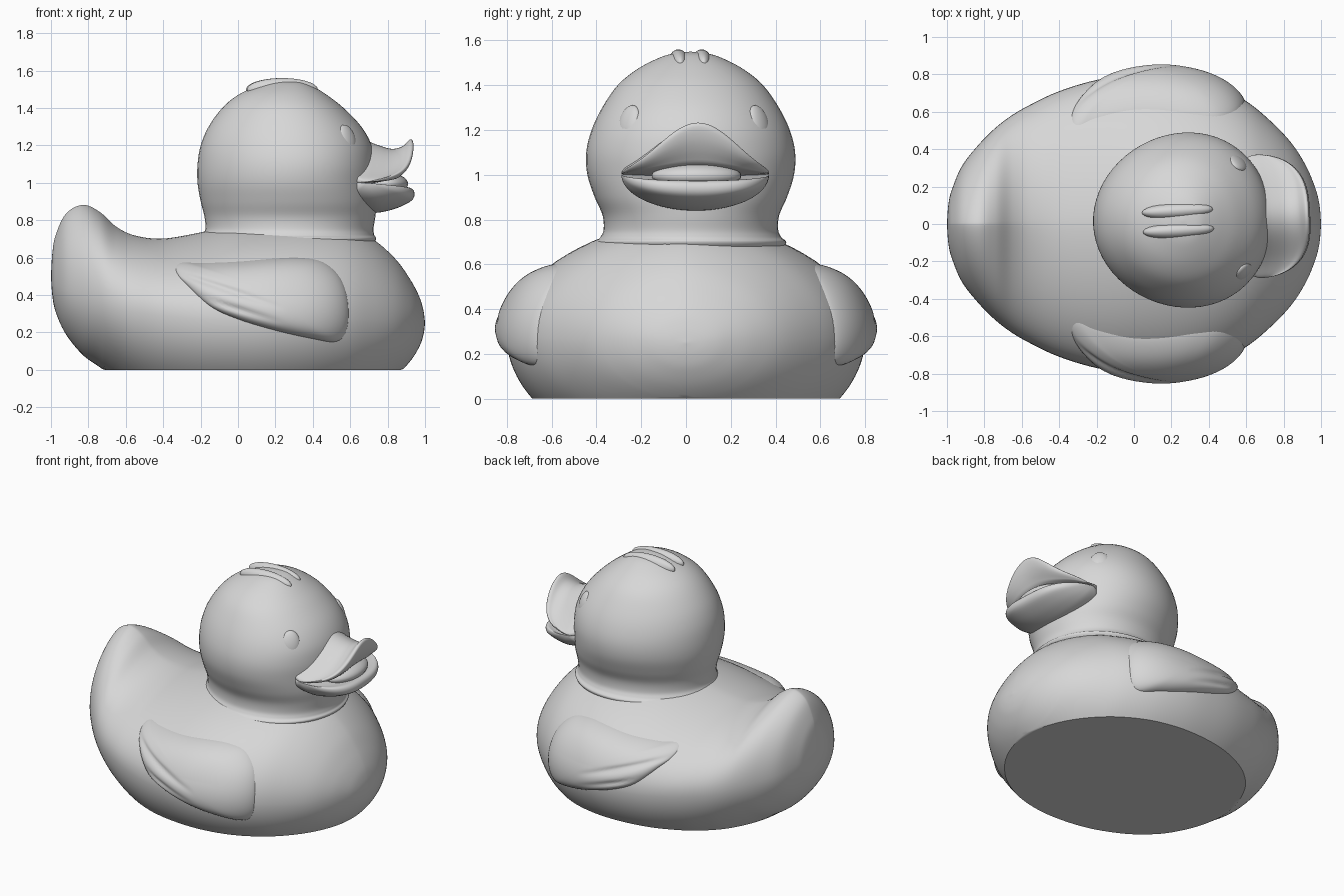
import bpy, bmesh, math
from mathutils import Matrix, Vector

if "Cube" in bpy.data.objects:
    bpy.data.objects.remove(bpy.data.objects["Cube"])

grey = bpy.data.materials.new("plain_grey")
grey.diffuse_color = (0.68, 0.68, 0.68, 1)
grey.use_nodes = True
grey.node_tree.nodes["Principled BSDF"].inputs["Base Color"].default_value = grey.diffuse_color


def finish(name, bm, angle=50):
    bmesh.ops.remove_doubles(bm, verts=bm.verts, dist=0.0004)
    bmesh.ops.recalc_face_normals(bm, faces=bm.faces)
    mesh = bpy.data.meshes.new(name)
    bm.to_mesh(mesh)
    bm.free()
    ob = bpy.data.objects.new(name, mesh)
    bpy.context.collection.objects.link(ob)
    mesh.materials.append(grey)
    bpy.ops.object.select_all(action='DESELECT')
    ob.select_set(True)
    bpy.context.view_layer.objects.active = ob
    bpy.ops.object.shade_smooth_by_angle(angle=math.radians(angle))
    return ob


def curve(rows, steps, closed=False):
    """Smooth curve through rows of any width."""
    n, out = len(rows), []
    pick = (lambda i: rows[i % n]) if closed else (lambda i: rows[min(max(i, 0), n - 1)])
    for i in range(n if closed else n - 1):
        for k in range(steps):
            t = k / steps
            out.append([0.5 * (2 * b + (c - a) * t + (2 * a - 5 * b + 4 * c - d) * t * t
                               + (3 * b - a - 3 * c + d) * t ** 3)
                        for a, b, c, d in zip(pick(i - 1), pick(i), pick(i + 1), pick(i + 2))])
    if not closed:
        out.append(list(rows[-1]))
    return out


def loft(name, rings, matrix=Matrix(), angle=50):
    bm = bmesh.new()
    vs = [[bm.verts.new(matrix @ Vector(p)) for p in r] for r in rings]
    m = len(rings[0])
    for a, b in zip(vs, vs[1:]):
        for i in range(m):
            bm.faces.new((a[i], a[(i + 1) % m], b[(i + 1) % m], b[i]))
    return finish(name, bm, angle)


def ellipsoid(name, matrix, size):
    bm = bmesh.new()
    bmesh.ops.create_uvsphere(bm, u_segments=32, v_segments=20, radius=1,
                              matrix=matrix @ Matrix.Diagonal((*size, 1)))
    return finish(name, bm)


# Body stations: x, top height, low height (cut off at the ground), widest height, half width
BODY = curve([
    (-1, .5, .5, .5, 0), (-.993, .62, .40, .48, .10), (-.975, .72, .31, .46, .18),
    (-.92, .835, .19, .43, .31), (-.83, .882, .08, .40, .425), (-.74, .845, .015, .375, .515),
    (-.65, .765, -.05, .35, .583), (-.55, .718, -.12, .33, .64), (-.4, .702, -.19, .31, .71),
    (-.2, .735, -.24, .29, .77), (0, .78, -.26, .28, .797), (.2, .80, -.26, .28, .797),
    (.4, .80, -.24, .28, .755), (.58, .77, -.19, .275, .67), (.72, .70, -.125, .27, .56),
    (.84, .595, -.035, .265, .435), (.92, .485, .045, .265, .31), (.97, .39, .125, .26, .19),
    (.992, .315, .19, .255, .10), (1, .25, .25, .25, 0)], 6)
SHOULDER = 1.2

rings = []
for x, top, low, zm, w in BODY:
    depth = zm - low
    end = math.asin(min(1, zm / depth)) if low < 0 else math.pi / 2
    power = SHOULDER + .3 * min(max((-.45 - x) / .35, 0), 1)
    half = []
    for k in range(21):
        a = math.pi / 2 * (1 - k / 20)
        half.append((max(math.cos(a), 0) ** power * w, zm + (top - zm) * math.sin(a)))
    for k in range(1, 17):
        a = end * k / 16
        half.append((math.cos(a) * w, max(zm - depth * math.sin(a), 0)))
    base, z0 = half[-1]
    half += [(base * (1 - k / 4), z0) for k in range(1, 5)]
    rings.append([(x, y, z) for y, z in half] + [(x, -y, z) for y, z in half[-2:0:-1]])
loft("body", rings, angle=40)


def body_y(x, z):
    """Half width of the body surface at a given point of its side."""
    for p, q in zip(BODY, BODY[1:]):
        if p[0] <= x <= q[0]:
            t = (x - p[0]) / (q[0] - p[0])
            _, top, low, zm, w = [a + (b - a) * t for a, b in zip(p, q)]
            h = top - zm if z > zm else zm - low
            c = math.sqrt(max(0, 1 - ((z - zm) / h) ** 2))
            return w * (c ** SHOULDER if z > zm else c)
    return 0


# Wings: puffed outline laid on the body side, with two shallow feather grooves
outline = curve([(-.335, .55), (-.3, .575), (-.2, .572), (0, .58), (.2, .597), (.34, .6),
                 (.46, .575), (.55, .49), (.59, .36), (.585, .22), (.53, .15), (.4, .165),
                 (.2, .21), (0, .27), (-.15, .34), (-.28, .46), (-.325, .51)], 6, True)


def wing_point(x, z, s, side):
    x, z = .18 + (x - .18) * s, .41 + (z - .41) * s
    puff = .066 * max(0, 1 - s ** 6) ** .6 - .01
    fade = min(max((.25 - x) / .25, 0), 1) * min(1, (1 - s) * 5)
    for start, slope in ((.41, -.33), (.325, -.30)):
        puff -= .014 * fade * math.exp(-((z - start - slope * x) / .018) ** 2)
    # the upper edge puffs upward as well as outward
    lift = puff * .5 * min(max((z - .4) / .2, 0), 1)
    return (x, side * (body_y(x, z) + puff), z + lift * (1 - s))


levels = [1, .99, .97, .94, .9] + [.85 - .05 * k for k in range(17)] + [.02, 0]
for label, side in (("right_wing", -1), ("left_wing", 1)):
    loft(label, [[wing_point(x, z, s, side) for x, z in outline] for s in levels])

# Head frame: the head is turned slightly and sits a touch off centre
TURN = (Matrix.Translation((.27, .02, 0)) @ Matrix.Rotation(math.radians(3), 4, 'Z')
        @ Matrix.Translation((-.27, 0, 0)))

# Head and neck stations: height, back x, front x, half width
HEAD = curve([
    (.6, -.14, .65, .35), (.69, -.2, .735, .425), (.72, -.19, .729, .405),
    (.755, -.175, .725, .39), (.82, -.18, .735, .395), (.9, -.2, .742, .43),
    (1, -.217, .735, .462), (1.1, -.217, .733, .467), (1.2, -.2, .715, .443),
    (1.3, -.158, .66, .395), (1.4, -.085, .565, .325), (1.47, .0, .475, .24),
    (1.52, .11, .395, .145), (1.542, .185, .34, .075), (1.55, .26, .26, 0)], 5)
loft("head", [[((f + b) / 2 + (f - b) / 2 * math.cos(a) + .07 * w * math.sin(a) ** 2,
                w * math.sin(a), z)
               for a in [math.tau * k / 64 for k in range(64)]] for z, b, f, w in HEAD], TURN)

# Crown feathers: two low ridges
for label, side in (("right_crown_feather", -1), ("left_crown_feather", 1)):
    ellipsoid(label, TURN @ Matrix.Translation((.235, side * .052, 1.498)), (.19, .045, .062))

# Eyes
for label, side in (("right_eye", -1), ("left_eye", 1)):
    m = (TURN @ Matrix.Translation((.568, side * .29, 1.235))
         @ Matrix.Rotation(side * math.radians(47), 4, 'Z')
         @ Matrix.Rotation(math.radians(-18), 4, 'Y'))
    ellipsoid(label, m, (.027, .059, .079))


def bill(name, profile, arch, centre):
    """Sweep a side profile across the bill, shrinking it to the mouth corners."""
    prof = curve(profile, 4, True)
    rings = []
    for k in range(49):
        u = -math.cos(math.pi * k / 48)
        reach = max(0, 1 - abs(u) ** 3) ** .5
        rings.append([(.67 + (x - .67) * reach, .33 * u, centre + (z - centre) * arch(u))
                      for x, z in prof])
    loft(name, rings, TURN)


def round_end(u):
    return math.sqrt(max(0, 1 - u * u))


# Upper bill flares up to a thin lip, lower bill is a shallow scoop
bill("upper_bill",
     [(.54, 1.23), (.66, 1.235), (.74, 1.205), (.82, 1.182), (.88, 1.195), (.92, 1.232),
      (.937, 1.215), (.925, 1.15), (.89, 1.08), (.85, 1.04), (.7, .99), (.54, .98)],
     lambda u: .7 * (.5 + .5 * math.cos(math.pi * u)) + .3 * round_end(u), 1.005)
bill("lower_bill",
     [(.54, 1.0), (.7, .995), (.85, .972), (.92, .972), (.942, .945), (.93, .907),
      (.87, .873), (.8, .85), (.72, .84), (.62, .86), (.54, .9)], round_end, 1.0)

# Tongue: arched filling of the mouth
ellipsoid("tongue", TURN @ Matrix.Translation((.78, 0, .995)), (.13, .2, .062))
